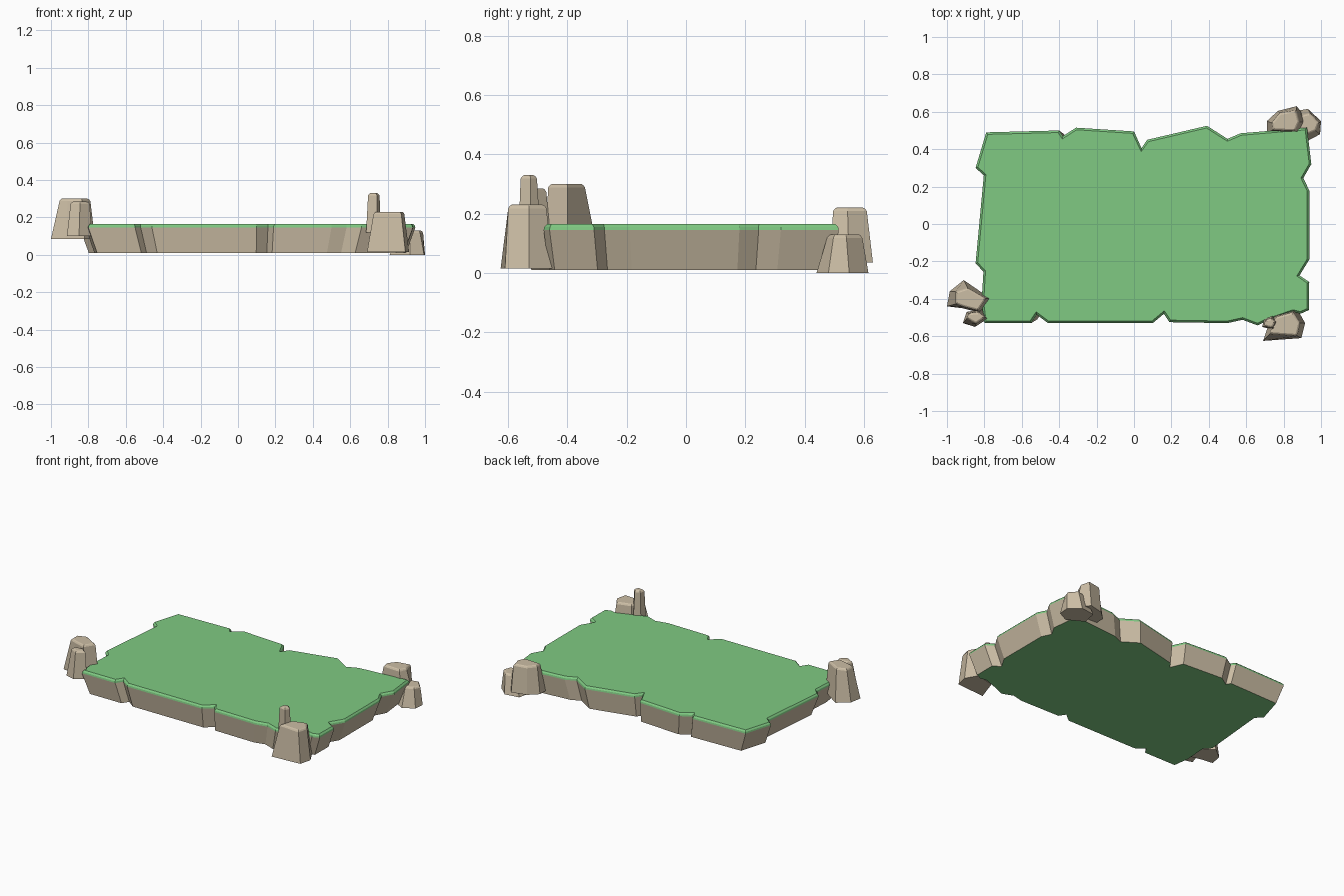
import bpy, bmesh
from mathutils import Vector


def material(name, rgb):
    m = bpy.data.materials.new(name)
    m.diffuse_color = (*rgb, 1.0)
    return m


GRASS = material("grass green", (0.215, 0.590, 0.225))
STONE = material("sandy stone", (0.600, 0.510, 0.375))


def loft(name, rings, mats, pick):
    """Closed solid through stacked rings; pick(face) gives the material index."""
    bm = bmesh.new()
    loops = [[bm.verts.new(p) for p in r] for r in rings]
    n = len(loops[0])
    for a, b in zip(loops, loops[1:]):
        for i in range(n):
            j = (i + 1) % n
            bm.faces.new((a[i], a[j], b[j], b[i]))
    bm.faces.new(loops[0][::-1])
    bm.faces.new(loops[-1])
    bmesh.ops.recalc_face_normals(bm, faces=bm.faces[:])
    for f in bm.faces:
        f.material_index = pick(f)
    me = bpy.data.meshes.new(name)
    bm.to_mesh(me)
    bm.free()
    for m in mats:
        me.materials.append(m)
    ob = bpy.data.objects.new(name, me)
    bpy.context.collection.objects.link(ob)
    return ob


def inset(poly, d):
    """Offset a counter-clockwise outline inward by d, limiting long mitres."""
    out = []
    for i, p in enumerate(poly):
        p = Vector(p)
        e1 = (p - Vector(poly[i - 1])).normalized()
        e2 = (Vector(poly[(i + 1) % len(poly)]) - p).normalized()
        n1, n2 = Vector((-e1.y, e1.x)), Vector((-e2.y, e2.x))
        m = (n1 + n2).normalized()
        out.append(p + m * d / max(m.dot(n1), 0.6))
    return out


def ring(poly, z):
    return [(p[0], p[1], z) for p in poly]


# Notched platform: stone sides tapering down, green lip, top and underside
outline = [
    (-0.80, -0.53), (-0.55, -0.53), (-0.52, -0.485), (-0.46, -0.53), (0.10, -0.53),
    (0.16, -0.48), (0.19, -0.525), (0.50, -0.53), (0.58, -0.512), (0.66, -0.542),
    (0.72, -0.515), (0.85, -0.47), (0.89, -0.48), (0.935, -0.46), (0.937, -0.31),
    (0.885, -0.275), (0.937, -0.19), (0.937, 0.18), (0.905, 0.245), (0.948, 0.32),
    (0.925, 0.515), (0.57, 0.485), (0.50, 0.455), (0.39, 0.525), (0.07, 0.45),
    (0.04, 0.405), (0.0, 0.495), (-0.31, 0.515), (-0.38, 0.47), (-0.40, 0.50),
    (-0.79, 0.49), (-0.847, 0.30), (-0.803, 0.26), (-0.847, -0.21), (-0.805, -0.255),
    (-0.815, -0.42)]
base = [(0.05 + (x - 0.05) * 0.945, y * 0.962) for x, y in outline]


def slab_colour(f):
    z = f.calc_center_median().z
    return 1 if 0.02 < z < 0.14 else 0


loft("grassy_platform",
     [ring(base, 0.01), ring(outline, 0.145), ring(inset(outline, 0.002), 0.155),
      ring(inset(outline, 0.011), 0.165)],
     [GRASS, STONE], slab_colour)


# Corner rocks: tapered low-poly blocks with a softened top edge
def rock(name, foot, top, z0, z1):
    soft = 0.012
    mid = inset(top, -0.004)
    loft(name, [ring(foot, z0), ring(mid, z1 - soft), ring(inset(top, 0.001), z1 - 0.004),
                ring(inset(top, 0.007), z1)], [STONE], lambda f: 0)


rock("front_left_large_rock",
     [(-1.0, -0.44), (-0.92, -0.45), (-0.82, -0.475), (-0.765, -0.40), (-0.91, -0.30), (-0.985, -0.36)],
     [(-0.95, -0.425), (-0.91, -0.44), (-0.835, -0.46), (-0.795, -0.40), (-0.89, -0.345), (-0.95, -0.365)],
     0.085, 0.30)
rock("front_left_small_rock",
     [(-0.915, -0.53), (-0.85, -0.55), (-0.78, -0.505), (-0.81, -0.455), (-0.895, -0.47)],
     [(-0.89, -0.505), (-0.845, -0.53), (-0.80, -0.50), (-0.83, -0.475), (-0.88, -0.48)],
     0.10, 0.285)
rock("front_right_large_rock",
     [(0.69, -0.625), (0.895, -0.61), (0.915, -0.53), (0.87, -0.45), (0.74, -0.48)],
     [(0.73, -0.585), (0.87, -0.595), (0.885, -0.53), (0.85, -0.475), (0.76, -0.50)],
     0.015, 0.23)
rock("front_right_small_rock",
     [(0.685, -0.55), (0.745, -0.565), (0.765, -0.525), (0.74, -0.49), (0.695, -0.51)],
     [(0.70, -0.545), (0.74, -0.553), (0.752, -0.525), (0.735, -0.507), (0.705, -0.515)],
     0.12, 0.33)
rock("back_right_large_rock",
     [(0.71, 0.49), (0.90, 0.485), (0.93, 0.55), (0.87, 0.63), (0.77, 0.605), (0.71, 0.55)],
     [(0.745, 0.505), (0.86, 0.50), (0.88, 0.545), (0.865, 0.605), (0.78, 0.59), (0.74, 0.54)],
     0.035, 0.22)
rock("back_right_small_rock",
     [(0.81, 0.50), (0.92, 0.44), (0.995, 0.48), (1.0, 0.55), (0.93, 0.615), (0.83, 0.60)],
     [(0.87, 0.51), (0.92, 0.48), (0.97, 0.50), (0.985, 0.54), (0.94, 0.59), (0.88, 0.575)],
     0.0, 0.13)
